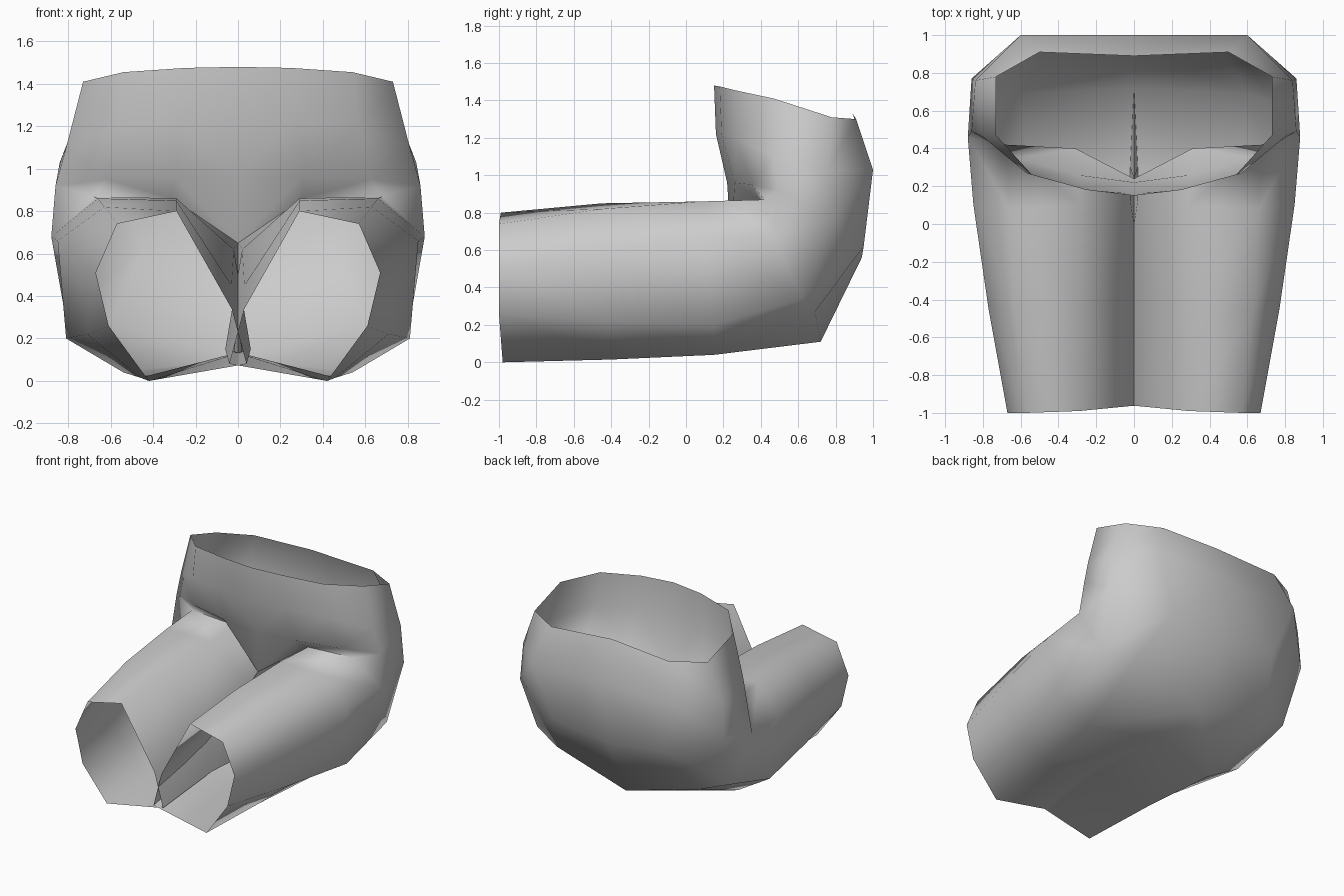
import bpy
import bmesh
import math

# Remove the default cube only
default_cube = bpy.data.objects.get("Cube")
if default_cube:
    bpy.data.objects.remove(default_cube, do_unlink=True)


def flat_material(name, colour):
    material = bpy.data.materials.new(name)
    material.use_nodes = True
    material.diffuse_color = colour
    shader = material.node_tree.nodes["Principled BSDF"]
    shader.inputs["Base Color"].default_value = colour
    shader.inputs["Roughness"].default_value = 0.8
    return material


# Every section runs: inner top, top, top outer, side, bottom outer, bottom, inner bottom
# The inner thighs press together, so their lower edges cross the centre
leg_sections = [
    # cuff
    [(.03, -.965, .34), (.29, -.99, .80), (.57, -1, .74), (.67, -1, .51),
     (.61, -1, .26), (.42, -.98, 0), (-.04, -.96, .08)],
    # middle of the thigh
    [(.03, -.37, .45), (.29, -.45, .85), (.63, -.45, .82), (.77, -.45, .59),
     (.71, -.42, .22), (.46, -.4, .015), (-.06, -.4, .15)],
    # top of the thigh
    [(.02, .13, .62), (.29, .1, .86), (.66, .08, .86), (.85, .1, .66),
     (.81, .15, .2), (.54, .15, .04), (-.02, .3, .08)],
]

# Torso sections run: front centre, front, front outer, side, back outer, back, back centre
torso_sections = [
    # crotch and seat
    [(0, .24, .65), (.31, .40, .86), (.68, .42, .87), (.88, .46, .68),
     (.82, .62, .34), (.6, .69, .27), (0, .72, .11)],
    # fold of the lap
    [(0, .22, .96), (.30, .26, .96), (.62, .35, .95), (.86, .49, .92),
     (.86, .77, .75), (.45, .95, .62), (0, .94, .56)],
    # hips
    [(0, .16, 1.22), (.28, .19, 1.22), (.57, .27, 1.2), (.81, .47, 1.1),
     (.84, .76, 1.03), (.6, 1, 1.03), (0, 1, 1.03)],
    # waist opening
    [(0, .15, 1.48), (.25, .18, 1.475), (.54, .26, 1.455), (.73, .47, 1.41),
     (.73, .78, 1.31), (.5, .91, 1.3), (0, .89, 1.33)],
]


def loft_half(name, legs, torso, material):
    """Join the sections: closed tubes along the leg, open at the centre of the torso."""
    bm = bmesh.new()
    rings = [[bm.verts.new(point) for point in section] for section in legs + torso]
    for index, (lower, upper) in enumerate(zip(rings, rings[1:])):
        count = len(lower)
        is_leg = index < len(legs)
        for i in range(count if is_leg else count - 1):
            j = (i + 1) % count
            bm.faces.new((lower[i], lower[j], upper[j], upper[i]))

    # Crease the seat between its underside and the buttock
    seat, fold = rings[len(legs)], rings[len(legs) + 1]
    bmesh.ops.connect_verts(bm, verts=[seat[-2], fold[-1]])

    # Point the faces outward, judged by the outer side of the thigh
    bmesh.ops.recalc_face_normals(bm, faces=bm.faces)
    bm.normal_update()
    outermost = max(bm.faces, key=lambda face: face.calc_center_median().x)
    if outermost.normal.x < 0:
        bmesh.ops.reverse_faces(bm, faces=bm.faces)

    mesh = bpy.data.meshes.new(name)
    bm.to_mesh(mesh)
    bm.free()
    mesh.materials.append(material)
    obj = bpy.data.objects.new(name, mesh)
    bpy.context.collection.objects.link(obj)
    return obj


# Seated trousers: one half lofted, the other mirrored
cloth = flat_material("light grey cloth", (0.6, 0.6, 0.6, 1.0))
trousers = loft_half("seated_trousers", leg_sections, torso_sections, cloth)
mirror = trousers.modifiers.new("mirror_half", 'MIRROR')
mirror.use_axis = (True, False, False)
mirror.merge_threshold = 0.002

# Soft cloth shading
bpy.ops.object.select_all(action='DESELECT')
trousers.select_set(True)
bpy.context.view_layer.objects.active = trousers
bpy.ops.object.modifier_apply(modifier=mirror.name)
bpy.ops.object.shade_smooth_by_angle(angle=math.radians(75))
